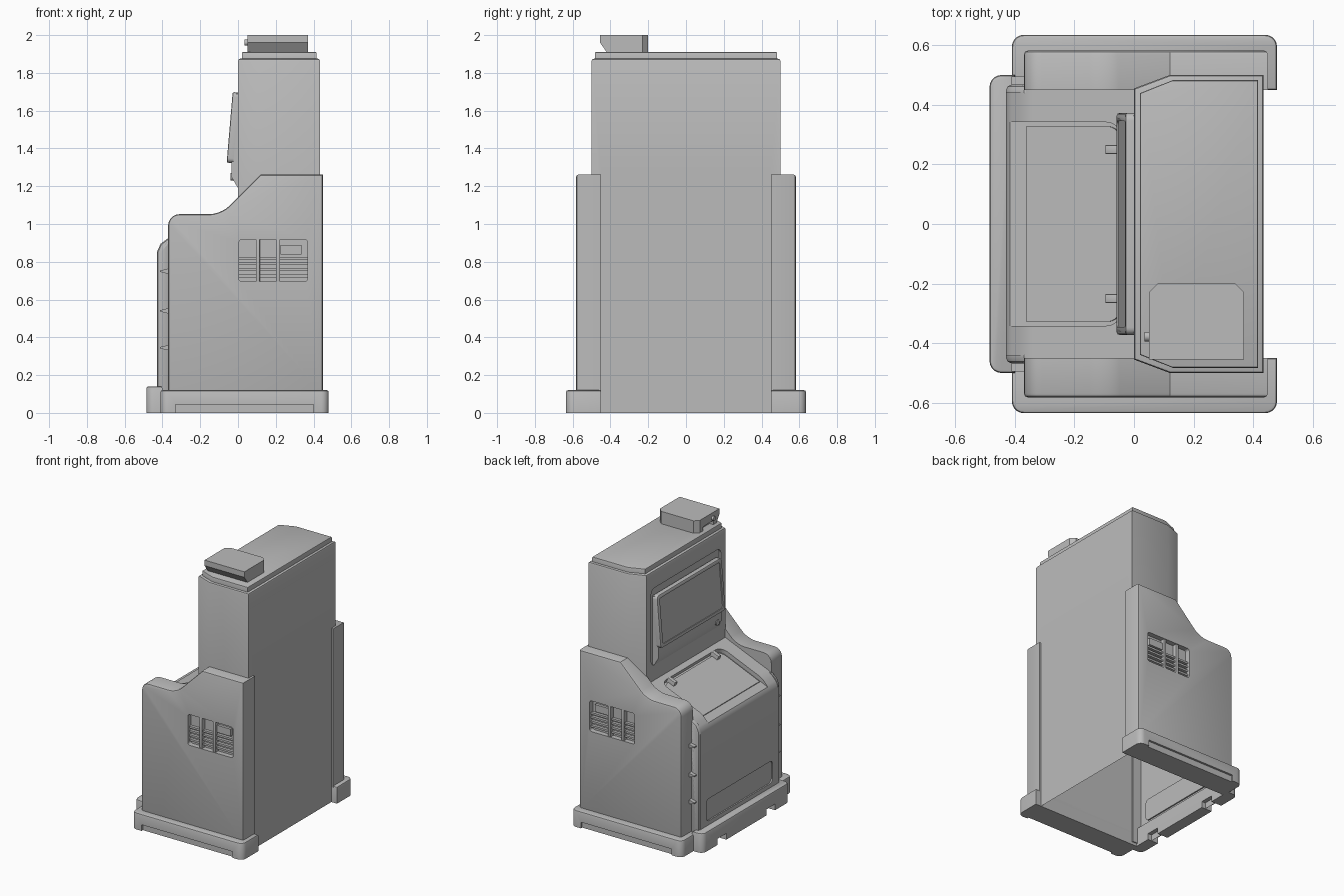
import bpy, bmesh
from math import radians
from mathutils import Matrix

cube = bpy.data.objects.get("Cube")
if cube:
    bpy.data.objects.remove(cube, do_unlink=True)

grey = bpy.data.materials.new("plain_grey")
grey.use_nodes = True
grey.diffuse_color = (0.5, 0.5, 0.5, 1)
grey.node_tree.nodes["Principled BSDF"].inputs["Base Color"].default_value = (0.5, 0.5, 0.5, 1)

PLACE = {"x": lambda u, v, c: (c, u, v),
         "y": lambda u, v, c: (u, c, v),
         "z": lambda u, v, c: (u, v, c)}


def rect(u0, u1, v0, v1):
    return [(u0, v0), (u1, v0), (u1, v1), (u0, v1)]


def prism(name, pts, axis, a, b, corner=0, edge=0, pick=lambda p: True,
          matrix=None, mirror=False):
    """Extrude a profile from a to b; round its corners and its far rim."""
    bm = bmesh.new()
    k = "xyz".index(axis)
    low, high = ([bm.verts.new(PLACE[axis](u, v, c)) for u, v in pts] for c in (a, b))
    bm.faces.new(low)
    bm.faces.new(high)
    for i in range(len(pts)):
        bm.faces.new((low[i - 1], low[i], high[i], high[i - 1]))
    bmesh.ops.recalc_face_normals(bm, faces=bm.faces)

    def mid(e):
        return (e.verts[0].co + e.verts[1].co) / 2
    if corner:
        es = [e for e in bm.edges
              if abs(e.verts[0].co[k] - e.verts[1].co[k]) > 1e-5 and pick(mid(e))]
        bmesh.ops.bevel(bm, geom=es, offset=corner, segments=5, profile=0.5, affect="EDGES")
    if edge:
        es = [e for e in bm.edges if all(abs(v.co[k] - b) < 1e-5 for v in e.verts)]
        bmesh.ops.bevel(bm, geom=es, offset=edge, segments=2, profile=0.5, affect="EDGES")
    if matrix:
        bm.transform(matrix)
    mesh = bpy.data.meshes.new(name)
    bm.to_mesh(mesh)
    bm.free()
    ob = bpy.data.objects.new(name, mesh)
    bpy.context.collection.objects.link(ob)
    mesh.materials.append(grey)
    if mirror:
        ob.modifiers.new("mirror", "MIRROR").use_axis = (False, True, False)
    return ob


def combine(ob, other, operation="DIFFERENCE"):
    """Apply a boolean and discard the second object."""
    kept = [m for m in ob.modifiers]
    for m in kept:
        m.show_viewport = False
    mod = ob.modifiers.new("bool", "BOOLEAN")
    mod.operation, mod.object, mod.solver = operation, other, "EXACT"
    deps = bpy.context.evaluated_depsgraph_get()
    deps.update()
    mesh = bpy.data.meshes.new_from_object(ob.evaluated_get(deps))
    ob.modifiers.remove(mod)
    ob.data = mesh
    for m in kept:
        m.show_viewport = True
    bpy.data.objects.remove(other, do_unlink=True)


# Main shell: sloped console body joined to the tower
body = prism("cabinet_shell", [(0.435, 0), (0.435, 1.3), (0.1, 1.3), (0.1, 1.12), (0, 1.08),
                               (-0.37, 0.925), (-0.43, 0.86), (-0.43, 0)], "y", -0.45, 0.45,
             corner=0.03, pick=lambda p: p.x < -0.3 and p.z > 0.5)
tower_plan = [(0.435, -0.5), (0.435, 0.5), (0.12, 0.5), (0, 0.455),
              (0, -0.455), (0.12, -0.5)]
combine(body, prism("tower", tower_plan, "z", 1.02, 1.875, edge=0.012), "UNION")

# Rounded cheeks at either end of the front panel
cheek = prism("front_cheek", [(-0.36, 0.02), (-0.36, 0.925), (-0.37, 0.925), (-0.41, 0.895),
                              (-0.43, 0.85), (-0.43, 0.02)], "y", 0.44, 0.468, edge=0.02,
              mirror=True)

# Recesses: screen bay, console tray and lower hatch
combine(body, prism("bay_cut", rect(-0.4, 0.4, 1.19, 1.75), "x", -0.1, 0.014, corner=0.04))
slope = Matrix.Translation((-0.38, 0, 0.92)) @ Matrix.Rotation(-0.398, 4, "Y")
combine(body, prism("tray_cut", rect(-0.12, 0.37, -0.342, 0.342), "z", -0.03, 0.3,
                    corner=0.06, pick=lambda p: p.x > 0, matrix=slope))
combine(body, prism("hatch_cut", rect(-0.38, 0.38, 0.17, 0.33), "x", -0.5, -0.42, corner=0.03))

# Open underside
bm = bmesh.new()
bm.from_mesh(body.data)
floor = [f for f in bm.faces if f.normal.z < -0.9 and f.calc_center_median().z < 0.01]
bmesh.ops.delete(bm, geom=floor, context="FACES")
bm.to_mesh(body.data)
bm.free()

# Console plate with its two clips
prism("console_plate", rect(0.01, 0.355, -0.328, 0.328), "z", -0.035, -0.022,
      corner=0.05, pick=lambda p: p.x > 0.1, matrix=slope)
prism("console_clip", rect(0.31, 0.37, 0.235, 0.265), "z", -0.03, 0.008,
      edge=0.005, matrix=slope, mirror=True)

# Tower cap and top box
cap_plan = [(0.225 + (x - 0.225) * 0.91, y * 0.965) for x, y in tower_plan]
prism("tower_cap", cap_plan, "z", 1.87, 1.91, edge=0.006)
box = prism("top_box", rect(0.05, 0.37, -0.455, -0.2), "z", 1.91, 2.0)
combine(box, prism("under_cut", [(-0.5, 1.9), (-0.42, 1.9), (-0.42, 1.91), (-0.455, 1.96),
                                 (-0.5, 1.96)], "x", 0, 0.5))
for x, d in ((0.05, 1), (0.37, -1)):
    combine(box, prism("corner_cut", [(x - d * 0.01, -0.24), (x + d * 0.04, -0.19),
                                      (x - d * 0.01, -0.19)], "z", 1.8, 2.1))
combine(box, prism("arch_cut", rect(-0.385, -0.265, 1.88, 1.94), "x", 0, 0.08, corner=0.01))


def button(name, r, loc):
    bpy.ops.mesh.primitive_cylinder_add(vertices=20, radius=r, depth=0.02, location=loc,
                                        rotation=(0, radians(90), 0))
    ob = bpy.context.object
    ob.name = name
    ob.data.materials.append(grey)


button("box_button", 0.016, (0.045, -0.378, 1.96))
button("screen_button", 0.02, (-0.03, -0.31, 1.25))

# Tilted screen with an inset face, and the bracket under it
tilt = Matrix.Translation((-0.06, 0, 1.325)) @ Matrix.Rotation(0.085, 4, "Y")
screen = prism("screen", rect(-0.372, 0.372, 0, 0.375), "x", 0.035, 0, corner=0.025,
               edge=0.008, matrix=tilt)
combine(screen, prism("glass_cut", rect(-0.345, 0.345, 0.025, 0.35), "x", -0.1, 0.006,
                      corner=0.015, matrix=tilt))
prism("screen_mount", [(0.03, 1.19), (0, 1.19), (-0.035, 1.25), (-0.035, 1.32), (-0.01, 1.69),
                       (0.03, 1.69)], "y", -0.365, 0.365)

# Side panels with vents
panel = prism("side_panel", [(-0.37, 0.1), (0.45, 0.1), (0.45, 1.262), (0.12, 1.262),
                             (-0.09, 1.052), (-0.37, 1.052)], "y", 0.45, 0.582, corner=0.06,
              edge=0.014, pick=lambda p: p.x < -0.05 and p.z > 1, mirror=True)
combine(panel, prism("vent_cut", rect(0.005, 0.367, 0.695, 0.918), "y", 0.545, 0.7, corner=0.016))
for z in (0.725, 0.757, 0.789, 0.818):
    prism("vent_slat", rect(0, 0.37, z - 0.007, z + 0.007), "y", 0.54, 0.566, mirror=True)
for x in (0.105, 0.212):
    prism("vent_bar", rect(x - 0.011, x + 0.011, 0.69, 0.92), "y", 0.54, 0.577,
          edge=0.003, mirror=True)
prism("vent_block", rect(0.225, 0.337, 0.838, 0.89), "y", 0.54, 0.565, mirror=True)

# Small wedge fins in the seam beside the front panel
for z in (0.345, 0.54, 0.75):
    prism("seam_fin", [(-0.36, z - 0.016), (-0.36, z + 0.016), (-0.412, z + 0.004),
                       (-0.412, z - 0.004)], "y", 0.44, 0.495, mirror=True)

# Plinths along the sides and the front skirt
plinth = prism("side_plinth", rect(-0.41, 0.48, 0.45, 0.635), "z", 0, 0.12, corner=0.04,
               edge=0.01, pick=lambda p: p.y > 0.5, mirror=True)
combine(plinth, prism("plinth_cut", rect(-0.33, 0.4, -0.1, 0.045), "y", 0.62, 0.7))
skirt = prism("front_skirt", rect(-0.485, -0.4, -0.5, 0.5), "z", 0, 0.14, corner=0.04,
              edge=0.01, pick=lambda p: p.x < -0.45)
for y in (-0.28, 0.28):
    combine(skirt, prism("skirt_cut", rect(y - 0.05, y + 0.05, -0.1, 0.045), "x", -0.6, -0.3))

# Smooth the rounded edges only
for ob in bpy.context.collection.objects:
    if ob.type == "MESH" and grey.name in ob.data.materials:
        ob.data.shade_smooth()
        ob.data.set_sharp_from_angle(angle=radians(32))
